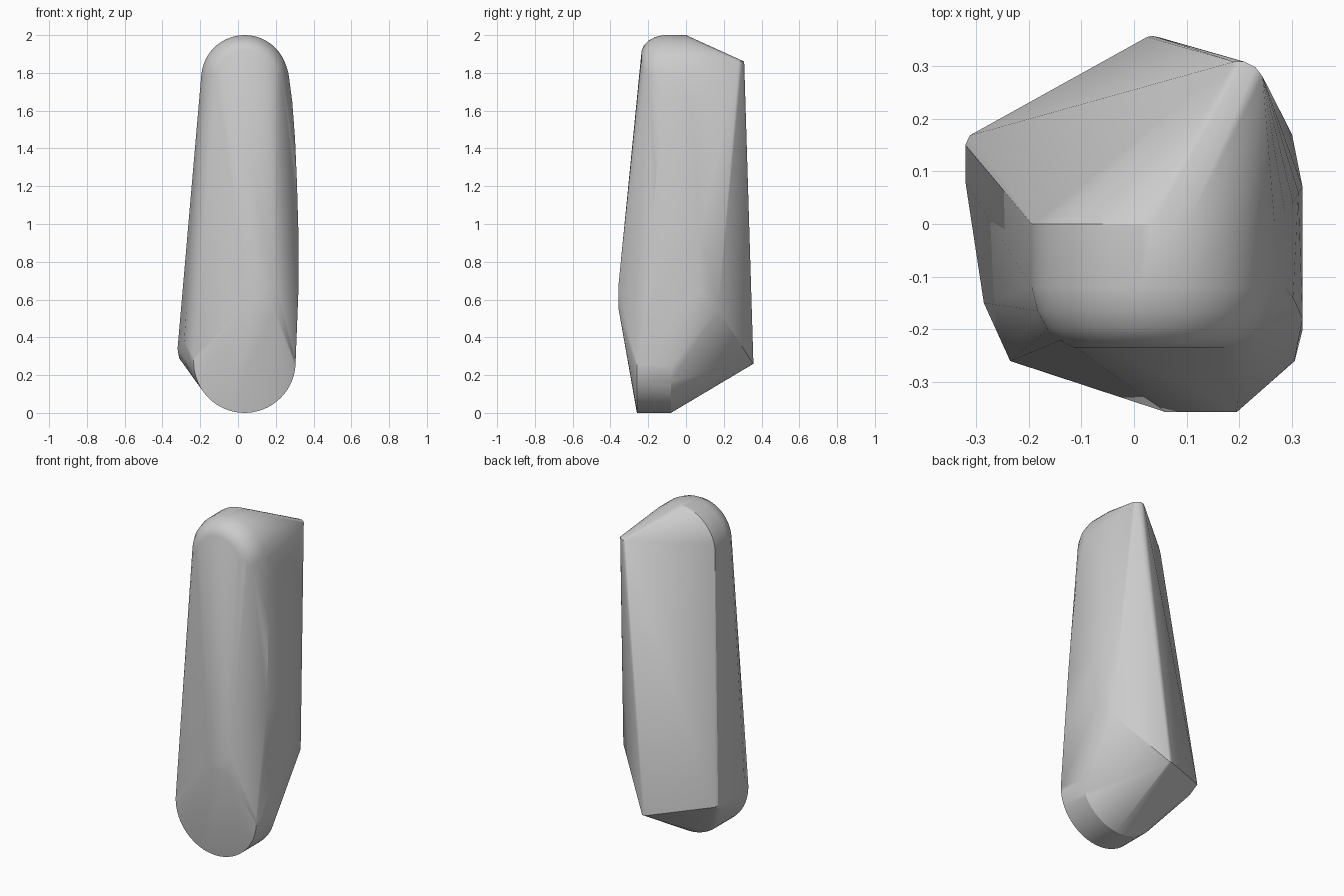
import bpy, bmesh
from math import sin, cos, pi, radians

default = bpy.data.objects.get("Cube")
if default:
    bpy.data.objects.remove(default, do_unlink=True)

AXIS_X = 0.035


def arc(y, z, r, start, end, steps):
    """Points on an arc that faces the front."""
    angles = [start + (end - start) * i / steps for i in range(steps + 1)]
    return [(AXIS_X + r * cos(a), y, z + r * sin(a)) for a in angles]


points = []

# Round foot: a short drum lying along y
for y in (-0.26, -0.08):
    points += arc(y, 0.27, 0.27, 0, 2 * pi, 64)

# Domed top with a rounded front rim
for y, r in ((-0.235, 0.148), (-0.222, 0.178), (-0.2, 0.2),
             (-0.165, 0.219), (-0.12, 0.23), (0.0, 0.23)):
    points += arc(y, 1.77, r, 0, pi, 32)

# Gently bowed side
for x, z, front, back in ((0.32, 0.65, -0.2, 0.07), (0.32, 0.95, -0.18, 0.07),
                          (0.312, 1.22, -0.16, 0.06), (0.302, 1.45, -0.14, 0.04),
                          (0.287, 1.65, -0.12, 0.02), (0.267, 1.8, -0.1, 0.0)):
    points += [(x, front, z), (x, back, z)]

# Blunt front ridge
points += [(0.06, -0.357, 0.59), (0.19, -0.357, 0.55), (0.195, -0.357, 0.68)]
# Upper back corner
points += [(0.19, 0.308, 1.86), (0.21, 0.308, 1.86),
           (0.23, 0.298, 1.86), (0.244, 0.28, 1.86)]
# Lower back corner
points += [(0.025, 0.355, 0.26), (0.035, 0.357, 0.26), (0.045, 0.355, 0.26)]
# Lower side corners
points += [(0.3, 0.17, 0.55), (-0.285, -0.15, 0.38),
           (-0.32, 0.08, 0.34), (-0.32, 0.15, 0.34), (-0.312, 0.168, 0.33),
           (-0.312, 0.1, 0.29)]

# Wrap everything in one convex skin
bm = bmesh.new()
for p in points:
    bm.verts.new(p)
bmesh.ops.remove_doubles(bm, verts=bm.verts[:], dist=0.0005)
hull = bmesh.ops.convex_hull(bm, input=bm.verts[:])
loose = {g for key in ("geom_interior", "geom_unused") for g in hull[key]
         if isinstance(g, bmesh.types.BMVert)}
bmesh.ops.delete(bm, geom=list(loose), context="VERTS")
bmesh.ops.dissolve_limit(bm, angle_limit=radians(0.8),
                         verts=bm.verts[:], edges=bm.edges[:])
bmesh.ops.recalc_face_normals(bm, faces=bm.faces[:])
mesh = bpy.data.meshes.new("stone_body")
bm.to_mesh(mesh)
bm.free()

body = bpy.data.objects.new("stone_body", mesh)
bpy.context.collection.objects.link(body)

# Plain grey finish
grey = bpy.data.materials.new("plain_grey")
grey.use_nodes = True
colour = (0.6, 0.6, 0.6, 1.0)
grey.diffuse_color = colour
grey.node_tree.nodes["Principled BSDF"].inputs["Base Color"].default_value = colour
mesh.materials.append(grey)

bpy.ops.object.select_all(action="DESELECT")
body.select_set(True)
bpy.context.view_layer.objects.active = body
bpy.ops.object.shade_smooth_by_angle(angle=radians(25))
